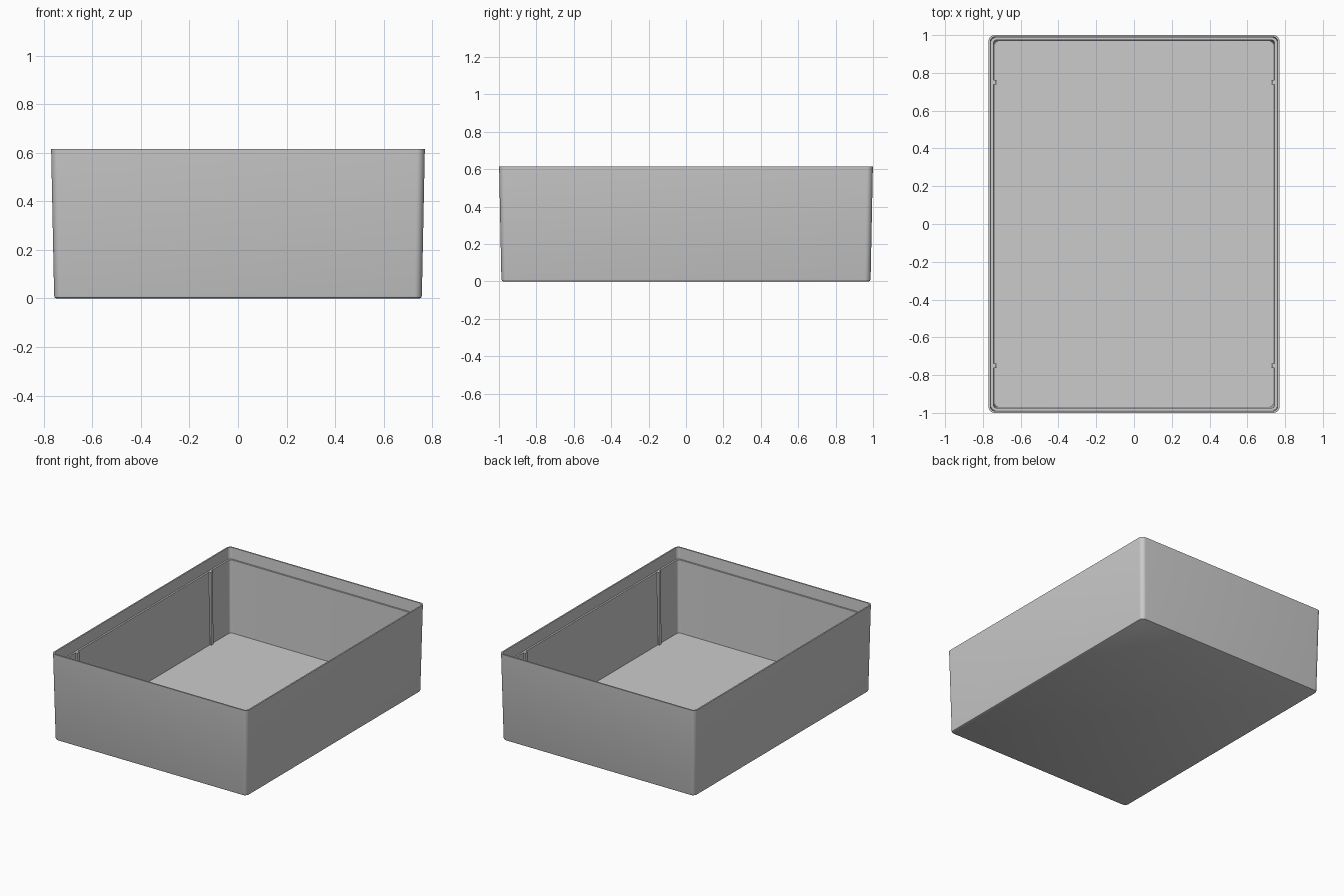
import bpy
import bmesh
from math import cos, sin, pi, radians

cube = bpy.data.objects.get("Cube")
if cube:
    bpy.data.objects.remove(cube, do_unlink=True)

# Single grey plastic
GREY = (0.6, 0.6, 0.6, 1)
plastic = bpy.data.materials.new("grey plastic")
plastic.use_nodes = True
plastic.diffuse_color = GREY
plastic.node_tree.nodes["Principled BSDF"].inputs["Base Color"].default_value = GREY

CORNER_STEPS = 8


def rounded_loop(bm, hx, hy, r, z):
    """Ring of vertices around a rounded rectangle."""
    ring = []
    for q, (sx, sy) in enumerate([(1, 1), (-1, 1), (-1, -1), (1, -1)]):
        for i in range(CORNER_STEPS + 1):
            a = (q + i / CORNER_STEPS) * pi / 2
            ring.append(bm.verts.new((sx * (hx - r) + r * cos(a),
                                      sy * (hy - r) + r * sin(a), z)))
    return ring


def finish(bm, name):
    bmesh.ops.recalc_face_normals(bm, faces=bm.faces)
    mesh = bpy.data.meshes.new(name)
    bm.to_mesh(mesh)
    bm.free()
    mesh.materials.append(plastic)
    obj = bpy.data.objects.new(name, mesh)
    bpy.context.collection.objects.link(obj)
    bpy.ops.object.select_all(action="DESELECT")
    obj.select_set(True)
    bpy.context.view_layer.objects.active = obj
    bpy.ops.object.shade_smooth_by_angle(angle=radians(35))
    return obj


# Tray shell: outer base, tapered wall, rim, inner ledge, inner wall, floor
# Each section is half width, half length, corner radius, height
sections = [
    (0.748, 0.978, 0.022, 0.0),
    (0.754, 0.984, 0.028, 0.003),
    (0.757, 0.987, 0.031, 0.011),
    (0.769, 0.999, 0.032, 0.605),
    (0.770, 1.000, 0.032, 0.615),
    (0.760, 0.990, 0.024, 0.615),
    (0.757, 0.987, 0.024, 0.535),
    (0.745, 0.975, 0.020, 0.535),
    (0.738, 0.968, 0.020, 0.02),
]
bm = bmesh.new()
rings = [rounded_loop(bm, *s) for s in sections]
for low, high in zip(rings, rings[1:]):
    n = len(low)
    for i in range(n):
        j = (i + 1) % n
        bm.faces.new((low[i], low[j], high[j], high[i]))
bm.faces.new(rings[0])
bm.faces.new(rings[-1])
finish(bm, "tray_shell")

# Four upright ribs on the long inner walls
for sx, side in ((1, "left"), (-1, "right")):
    for sy, end in ((-1, "front"), (1, "back")):
        bm = bmesh.new()
        bmesh.ops.create_cube(bm, size=1)
        for v in bm.verts:
            inner = 0.731 if v.co.z > 0 else 0.727
            v.co = (sx * (inner if v.co.x < 0 else 0.75),
                    sy * 0.75 + v.co.y * 0.024,
                    0.536 if v.co.z > 0 else 0.015)
        finish(bm, f"{end}_{side}_rib")
